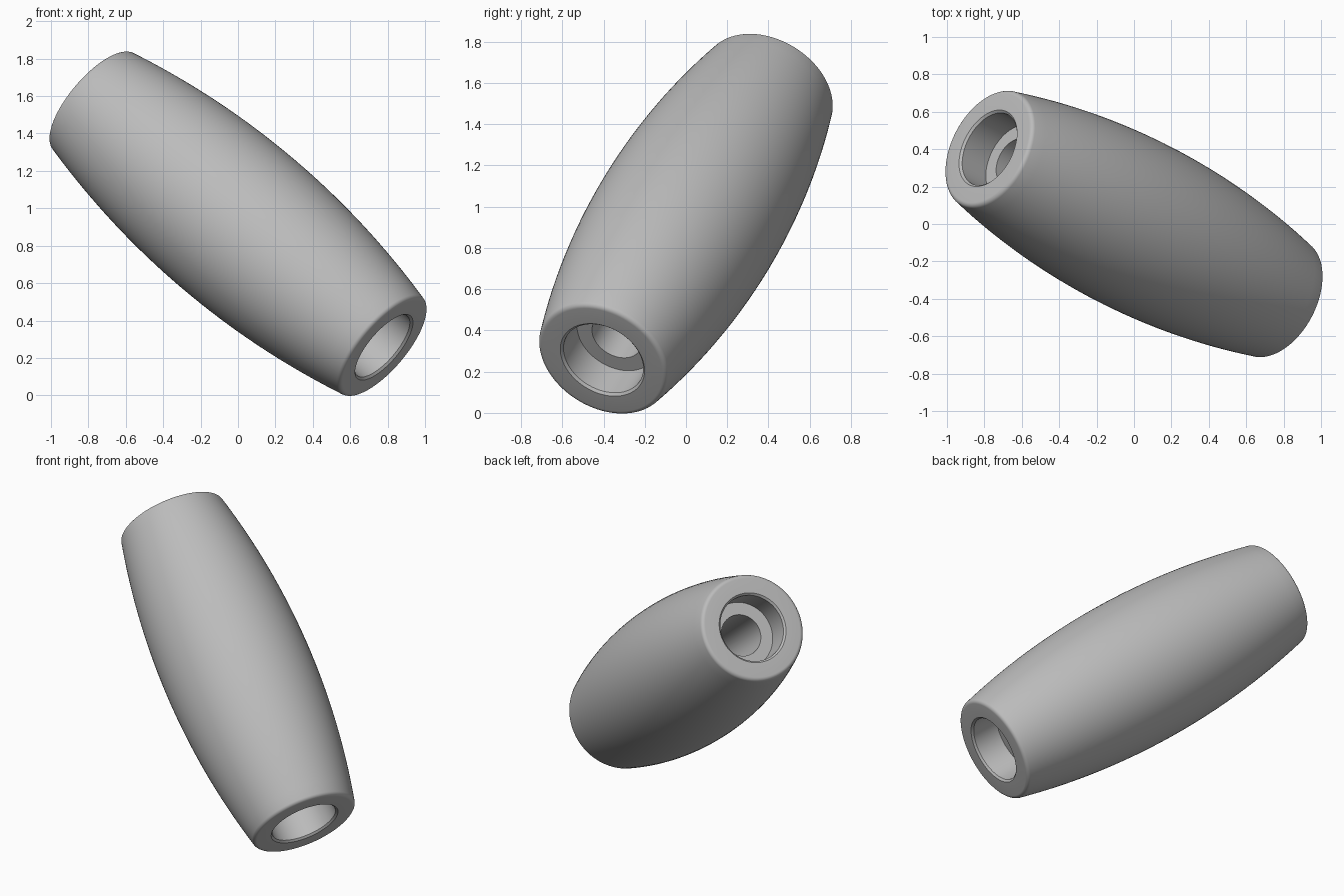
import bpy, bmesh, math
from mathutils import Vector

cube = bpy.data.objects.get("Cube")
if cube:
    bpy.data.objects.remove(cube, do_unlink=True)

SIDES = 96
HALF = 1.10          # half length along the barrel axis
MID_R, END_R = 0.457, 0.338
BEVEL = 0.026
BORE_R, SOCKET_R, SOCKET_DEPTH, LIP = 0.13, 0.208, 0.19, 0.012
AXIS = Vector((-0.709, 0.368, 0.60)).normalized()
CENTRE = Vector((0, 0, 0.9175))

grey = bpy.data.materials.new("light grey")
grey.use_nodes = True
colour = (0.5, 0.5, 0.5, 1)
grey.diffuse_color = colour
grey.node_tree.nodes["Principled BSDF"].inputs["Base Color"].default_value = colour


def half_profile():
    """Radius and axial position from the middle of the bore out to the belly."""
    floor = HALF - SOCKET_DEPTH
    pts = [(BORE_R, floor), (SOCKET_R, floor), (SOCKET_R, HALF - LIP), (SOCKET_R + LIP, HALF)]
    # Rounded outer rim
    for i in range(7):
        a = math.radians(90 - 78 * i / 6)
        pts.append((END_R - BEVEL + BEVEL * math.cos(a), HALF - BEVEL + BEVEL * math.sin(a)))
    # Bulging side, a circular arc
    edge = pts[-1]
    sag = MID_R - edge[0]
    arc_r = (edge[1] ** 2 + sag ** 2) / (2 * sag)
    for i in range(1, 17):
        t = edge[1] * (1 - i / 16)
        pts.append((MID_R - arc_r + math.sqrt(arc_r ** 2 - t * t), t))
    return pts


# Barrel: closed profile, mirrored end to end and revolved around its axis
half = half_profile()
profile = half + [(r, -t) for r, t in reversed(half[:-1])]
bm = bmesh.new()
verts = [bm.verts.new((r, 0, t)) for r, t in profile]
edges = [bm.edges.new((verts[i - 1], verts[i])) for i in range(len(verts))]
bmesh.ops.spin(bm, geom=verts + edges, cent=(0, 0, 0), axis=(0, 0, 1),
               angle=math.tau, steps=SIDES, use_merge=True)
bmesh.ops.remove_doubles(bm, verts=bm.verts, dist=1e-5)
bmesh.ops.recalc_face_normals(bm, faces=bm.faces)
mesh = bpy.data.meshes.new("barrel_sleeve")
bm.to_mesh(mesh)
bm.free()
mesh.materials.append(grey)

barrel = bpy.data.objects.new("barrel_sleeve", mesh)
bpy.context.collection.objects.link(barrel)
barrel.rotation_euler = AXIS.to_track_quat('Z', 'Y').to_euler()
barrel.location = CENTRE

bpy.ops.object.select_all(action='DESELECT')
barrel.select_set(True)
bpy.context.view_layer.objects.active = barrel
bpy.ops.object.shade_smooth_by_angle(angle=math.radians(30))
